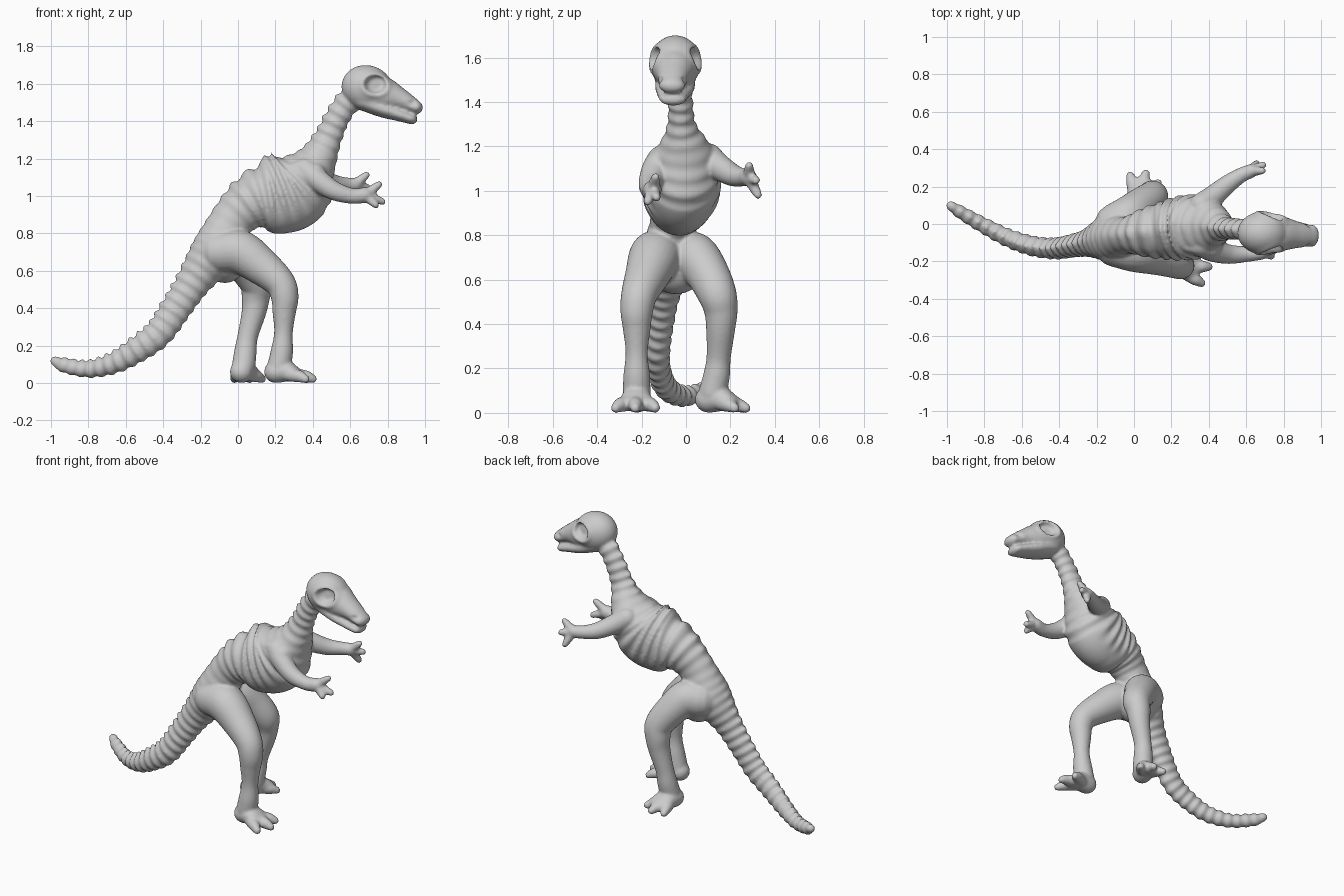
import bpy, bmesh
from math import sin, cos, pi, exp, radians
from mathutils import Vector, Matrix

if "Cube" in bpy.data.objects:
    bpy.data.objects.remove(bpy.data.objects["Cube"])

parts = []

def add_part(name, bm):
    me = bpy.data.meshes.new(name)
    bmesh.ops.recalc_face_normals(bm, faces=bm.faces)
    bm.to_mesh(me)
    bm.free()
    ob = bpy.data.objects.new(name, me)
    bpy.context.collection.objects.link(ob)
    parts.append(ob)

def spline(pts, n):
    """Catmull-Rom through all columns of the control points."""
    p = [Vector(q) for q in pts]
    p = [p[0] * 2 - p[1]] + p + [p[-1] * 2 - p[-2]]
    out = []
    for i in range(1, len(p) - 2):
        a, b, c, d = p[i - 1:i + 3]
        for k in range(n):
            t = k / n
            out.append((b * 2 + (c - a) * t + (a * 2 - b * 5 + c * 4 - d) * t * t
                        + (b * 3 - a - c * 3 + d) * t ** 3) * 0.5)
    return out + [p[-2]]

def tube(name, pts, n=7, sides=24, relief=None):
    """Loft of ellipses along x, y, z, half width, half height, with round ends."""
    pts = [tuple(q) + (q[3],) if len(q) == 4 else tuple(q) for q in pts]
    s = spline(pts, n)
    cen = [Vector(q[:3]) for q in s]
    ref = Vector((0, 1, 0))
    if abs((cen[-1] - cen[0]).normalized().y) > 0.85:
        ref = Vector((1, 0, 0))
    tan = [(cen[min(i + 1, len(s) - 1)] - cen[max(i - 1, 0)]).normalized() for i in range(len(s))]
    rings, dist = [], 0
    for i, q in enumerate(s):
        dist += (cen[i] - cen[i - 1]).length if i else 0
        amp = q[5] if len(q) > 5 else 0
        rings.append((cen[i], tan[i], q[3], q[4], dist, amp))

    def cap(r, sign):
        c, t, w, h, d, a = r
        return [(c + t * sign * min(w, h) * sin(k), t, w * cos(k), h * cos(k), d, 0)
                for k in (0.4, 0.8, 1.15, 1.45)]
    rings = cap(rings[0], -1)[::-1] + rings + cap(rings[-1], 1)
    bm = bmesh.new()
    loops = []
    for c, t, w, h, d, amp in rings:
        side = (ref - t * ref.dot(t)).normalized()
        up = t.cross(side)
        loop = []
        for k in range(sides):
            a = 2 * pi * k / sides
            v = side * (w * cos(a)) + up * (h * sin(a))
            if relief and amp:
                v += v.normalized() * relief(d, a, amp)
            loop.append(bm.verts.new(c + v))
        loops.append(loop)
    for A, B in zip(loops, loops[1:]):
        for k in range(sides):
            j = (k + 1) % sides
            bm.faces.new((A[k], A[j], B[j], B[k]))
    bm.faces.new(loops[0])
    bm.faces.new(loops[-1])
    add_part(name, bm)

def ellipsoid(name, loc, scale, tilt=0):
    bm = bmesh.new()
    m = Matrix.Translation(loc) @ Matrix.Rotation(tilt, 4, 'Y') @ Matrix.Diagonal((*scale, 1))
    bmesh.ops.create_uvsphere(bm, u_segments=32, v_segments=20, radius=1, matrix=m)
    add_part(name, bm)

# Spine, ribs and neck: one long tube with rings and a knobbly back ridge
def vertebrae(d, a, amp):
    wave = cos(2 * pi * d / 0.058)
    ridge = exp(-((a - pi / 2) / 0.28) ** 2) * min(1, amp / .006)
    if amp > .0085:                       # smooth breast bone under the ribs
        amp *= max(0, min(1, 1.5 + 2 * sin(a)))
    return amp * wave + ridge * (0.010 + 0.006 * wave)

tube("spine_and_ribs", [
    (-.98, .098, .118, .025, .025, .001), (-.93, .065, .095, .034, .038, .003),
    (-.80, -.01, .072, .042, .042, .005), (-.66, -.08, .105, .048, .053, .006),
    (-.53, -.12, .18, .052, .065, .006), (-.42, -.13, .265, .055, .072, .006),
    (-.32, -.115, .41, .06, .078, .006), (-.235, -.10, .54, .075, .09, .005),
    (-.125, -.075, .70, .125, .125, .002), (-.03, -.06, .87, .10, .115, .002),
    (.08, -.045, .965, .135, .145, .008), (.20, -.03, .995, .16, .203, .011),
    (.32, -.015, 1.05, .168, .203, .009), (.415, -.01, 1.175, .13, .115, .002),
    (.475, -.02, 1.29, .066, .075, .005), (.525, -.025, 1.40, .055, .064, .005),
    (.58, -.03, 1.49, .055, .062, .005), (.65, -.04, 1.56, .06, .06, .002)],
    n=16, sides=48, relief=vertebrae)

# Pelvis hanging between the thighs
ellipsoid("pelvis", (-.07, -.045, .665), (.115, .135, .13))

# Skull, snout and jaw
ellipsoid("cranium", (.69, -.048, 1.577), (.138, .115, .122), radians(15))
tube("brow", [(.66, -.048, 1.615, .10, .06), (.72, -.05, 1.61, .103, .066), (.78, -.052, 1.58, .09, .06)])
tube("snout", [(.70, -.048, 1.56, .108, .105), (.79, -.052, 1.54, .094, .092),
               (.87, -.058, 1.515, .072, .06), (.93, -.062, 1.487, .062, .042),
               (.953, -.064, 1.474, .06, .036)])
tube("lower_jaw", [(.66, -.048, 1.51, .09, .05), (.77, -.05, 1.466, .09, .045),
                   (.86, -.057, 1.436, .075, .036), (.93, -.06, 1.412, .06, .029)])

# Legs
tube("right_leg", [(-.10, -.12, .70, .11), (.01, -.14, .70, .118), (.13, -.175, .62, .10),
                   (.225, -.21, .535, .082), (.25, -.222, .46, .074), (.247, -.222, .38, .063),
                   (.243, -.222, .27, .05), (.235, -.222, .17, .06), (.22, -.222, .09, .063)])
tube("left_leg", [(-.10, .0, .70, .11), (-.03, .04, .70, .11), (.035, .095, .63, .098),
                  (.095, .14, .535, .088), (.095, .157, .46, .076), (.085, .156, .38, .066),
                  (.052, .147, .25, .055), (.04, .138, .17, .06), (.03, .12, .09, .063)])

# Feet with three toes each
def foot(side, x, y, heading, length):
    c = Vector((x, y, 0))
    at = lambda ang, r, z: c + Vector((r * cos(ang), r * sin(ang), z))
    tube(side + "_foot", [(*at(heading, -.01, .06), .062, .06), (*at(heading, .05, .062), .07, .056),
                          (*at(heading, .105, .042), .078, .038)])
    for i, spread in enumerate((-30, 0, 30)):
        ang = heading + radians(spread)
        reach = length - (0.012 if spread else 0)
        tube(f"{side}_toe_{i}", [(*at(ang, .07, .045), .036), (*at(ang, reach - .06, .036), .033),
                                 (*at(ang, reach - .02, .022), .023)])

foot("right", .21, -.222, radians(-2), .21)
foot("left", .02, .11, radians(75), .185)

# Arms with three fingers each
def arm(side, pts, tips):
    tube(side + "_arm", pts)
    wrist = Vector(pts[-1][:3])
    for i, tip in enumerate(tips):
        tip = Vector(tip)
        tube(f"{side}_finger_{i}", [(*wrist, .03), (*wrist.lerp(tip, .55), .024),
                                    (*wrist.lerp(tip, .88), .019)])

arm("right", [(.36, -.11, 1.14, .065), (.42, -.14, 1.09, .062), (.51, -.162, 1.03, .052),
              (.61, -.16, 1.0, .042), (.68, -.15, 1.005, .042)],
    [(.765, -.135, 1.07), (.785, -.13, .965), (.745, -.175, .945)])
arm("left", [(.36, .10, 1.15, .065), (.42, .145, 1.11, .06), (.50, .212, 1.07, .05),
             (.575, .262, 1.06, .04), (.625, .283, 1.06, .038)],
    [(.695, .285, 1.12), (.70, .32, 1.045), (.66, .33, .97)])

# Shoulder blades lying over the ribs
for name, y in (("right_shoulder_blade", -.125), ("left_shoulder_blade", .09)):
    tube(name, [(.29, y, 1.145, .025, .03), (.35, y, 1.15, .045, .045), (.41, y, 1.12, .06, .06)])

# Fuse all the parts into one smooth skin
bpy.ops.object.select_all(action='DESELECT')
for ob in parts:
    ob.select_set(True)
bpy.context.view_layer.objects.active = parts[0]
bpy.ops.object.join()
body = bpy.context.view_layer.objects.active
body.name = "dinosaur_body"
rem = body.modifiers.new("fuse", 'REMESH')
rem.mode = 'VOXEL'
rem.voxel_size = 0.009
sm = body.modifiers.new("soften", 'SMOOTH')
sm.factor = 0.5
sm.iterations = 5
dg = bpy.context.evaluated_depsgraph_get()
me = bpy.data.meshes.new_from_object(body.evaluated_get(dg))
body.modifiers.clear()
body.data = me

# Eye sockets with a raised rim, nostrils, and flat soles
for v in me.vertices:
    p = v.co
    if p.x > .55 and p.z > 1.35:
        sgn = 1 if p.y > -.05 else -1
        d = (((p.x - .735) / .06) ** 2 + ((p.z - 1.597) / .05) ** 2) ** .5
        if abs(p.y + .048) > .04:
            p.y -= sgn * (.045 * max(0, 1 - d ** 4) - .006 * exp(-((d - 1.25) / .25) ** 2))
        n = ((p.x - .935) / .02) ** 2 + ((p.z - 1.50) / .014) ** 2
        p.y -= sgn * .012 * exp(-n)
    p.z = max(p.z, 0)
me.polygons.foreach_set("use_smooth", [True] * len(me.polygons))
me.update()
